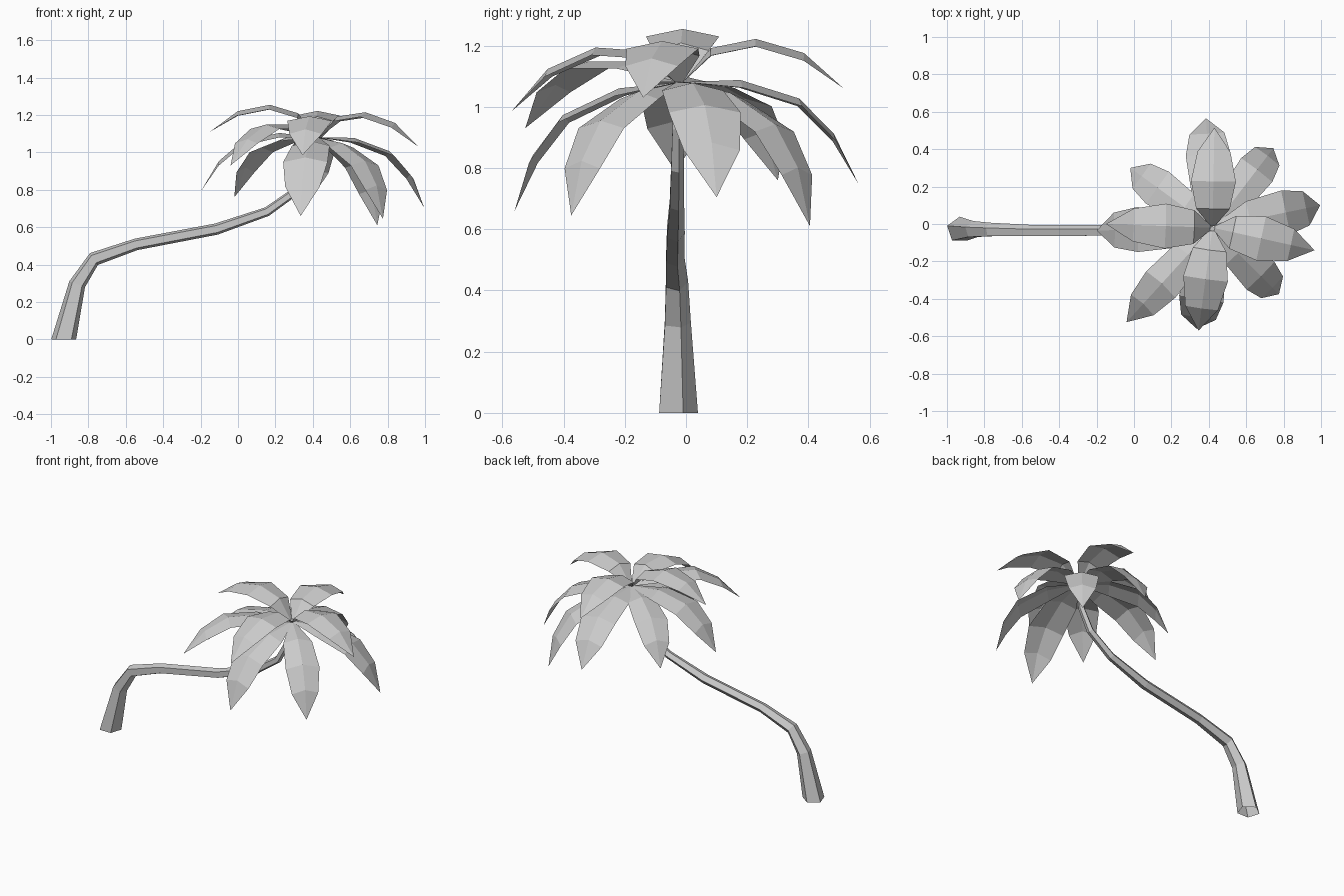
import bpy
import bmesh
from math import atan2, cos, sin, hypot, tau
from mathutils import Vector

cube = bpy.data.objects.get("Cube")
if cube:
    bpy.data.objects.remove(cube, do_unlink=True)

grey = bpy.data.materials.new("plain_grey")
grey.use_nodes = True
colour = (0.6, 0.6, 0.6, 1)
grey.diffuse_color = colour
grey.node_tree.nodes["Principled BSDF"].inputs["Base Color"].default_value = colour


def finish(bm, name):
    mesh = bpy.data.meshes.new(name)
    bm.to_mesh(mesh)
    bm.free()
    mesh.materials.append(grey)
    obj = bpy.data.objects.new(name, mesh)
    bpy.context.collection.objects.link(obj)


# Trunk: open five-sided tube swept along a bent path of (x, y, z, radius)
SIDES = 5
PATH = [(-0.932, -0.031, 0, 0.07), (-0.86, -0.031, 0.295, 0.047),
        (-0.77, -0.033, 0.43, 0.04), (-0.545, -0.038, 0.508, 0.033),
        (-0.115, -0.036, 0.59, 0.032), (0.155, -0.032, 0.683, 0.026),
        (0.32, -0.03, 0.8, 0.023), (0.39, -0.028, 0.93, 0.02),
        (0.42, -0.025, 1.09, 0.014)]


def build_trunk():
    bm = bmesh.new()
    rings = []
    for i, (x, y, z, r) in enumerate(PATH):
        before, after = PATH[max(i - 1, 0)], PATH[min(i + 1, len(PATH) - 1)]
        along = Vector((after[0] - before[0], 0, after[2] - before[2])).normalized()
        across = Vector((along.z, 0, -along.x)) if i else Vector((1, 0, 0))
        ring = []
        for k in range(SIDES):
            a = tau * k / SIDES
            offset = across * sin(a) * r + Vector((0, cos(a) * r, 0))
            ring.append(bm.verts.new(Vector((x, y, z)) + offset))
        rings.append(ring)
    for low, high in zip(rings, rings[1:]):
        for k in range(SIDES):
            n = (k + 1) % SIDES
            bm.faces.new((low[k], low[n], high[n], high[k]))
    bm.faces.new(rings[-1])
    bmesh.ops.recalc_face_normals(bm, faces=bm.faces)
    finish(bm, "trunk")


# Fronds: arched midrib with two sloping halves; (out, up, half width), then the tip
CROWN = Vector((0.42, -0.02, 1.08))
EDGE_DROP = 0.025
UPPER = [(0.01, 0, 0.012), (0.105, 0.112, 0.09), (0.255, 0.14, 0.12),
         (0.415, 0.09, 0.088), (0.545, -0.03, 0)]
LOWER = [(0.01, 0, 0.012), (0.2, -0.005, 0.085), (0.39, -0.078, 0.1),
         (0.497, -0.2, 0.078), (0.57, -0.375, 0)]


def build_frond(name, rib, widen, tip):
    reach = Vector(tip) - CROWN
    flat = Vector((reach.x, reach.y, 0)).normalized()
    side = Vector((-flat.y, flat.x, 0))
    # Turn and scale the rib so that it ends at the tip
    end_out, end_up, _ = rib[-1]
    pitch = atan2(reach.z, hypot(reach.x, reach.y)) - atan2(end_up, end_out)
    scale = reach.length / hypot(end_out, end_up)
    out = flat * cos(pitch) + Vector((0, 0, sin(pitch)))
    up = Vector((0, 0, cos(pitch))) - flat * sin(pitch)

    bm = bmesh.new()
    rows = []
    for i, (o, u, half) in enumerate(rib[:-1]):
        mid = CROWN + (out * o + up * u) * scale
        edge = mid - up * (EDGE_DROP if i else 0)
        spread = side * half * widen
        rows.append([bm.verts.new(p) for p in (edge - spread, mid, edge + spread)])
    end = bm.verts.new(tip)
    for a, b in zip(rows, rows[1:]):
        for k in (0, 1):
            bm.faces.new((a[k], b[k], b[k + 1], a[k + 1]))
    for k in (0, 1):
        bm.faces.new((rows[-1][k], end, rows[-1][k + 1]))
    finish(bm, name)


build_trunk()
UPPER_TIPS = {
    "left": (0.965, -0.14, 1.03),
    "front": (0.345, -0.57, 0.985),
    "back": (0.43, 0.515, 1.06),
    "right": (-0.15, 0.0, 1.11),
}
LOWER_TIPS = {
    "left": (0.995, 0.10, 0.705),
    "front": (0.335, -0.56, 0.66),
    "back": (0.385, 0.565, 0.745),
    "right": (-0.2, -0.035, 0.79),
}
DIAGONAL_TIPS = {
    "back_left": (0.745, 0.405, 0.61),
    "front_left": (0.775, -0.375, 0.645),
    "front_right": (-0.04, -0.525, 0.93),
    "back_right": (-0.02, 0.3, 0.76),
}
for tips, level, rib, widen in ((UPPER_TIPS, "upper", UPPER, 1),
                                (LOWER_TIPS, "lower", LOWER, 1.2),
                                (DIAGONAL_TIPS, "diagonal", LOWER, 1.05)):
    for place, tip in tips.items():
        build_frond(f"{place}_{level}_frond", rib, widen, tip)
